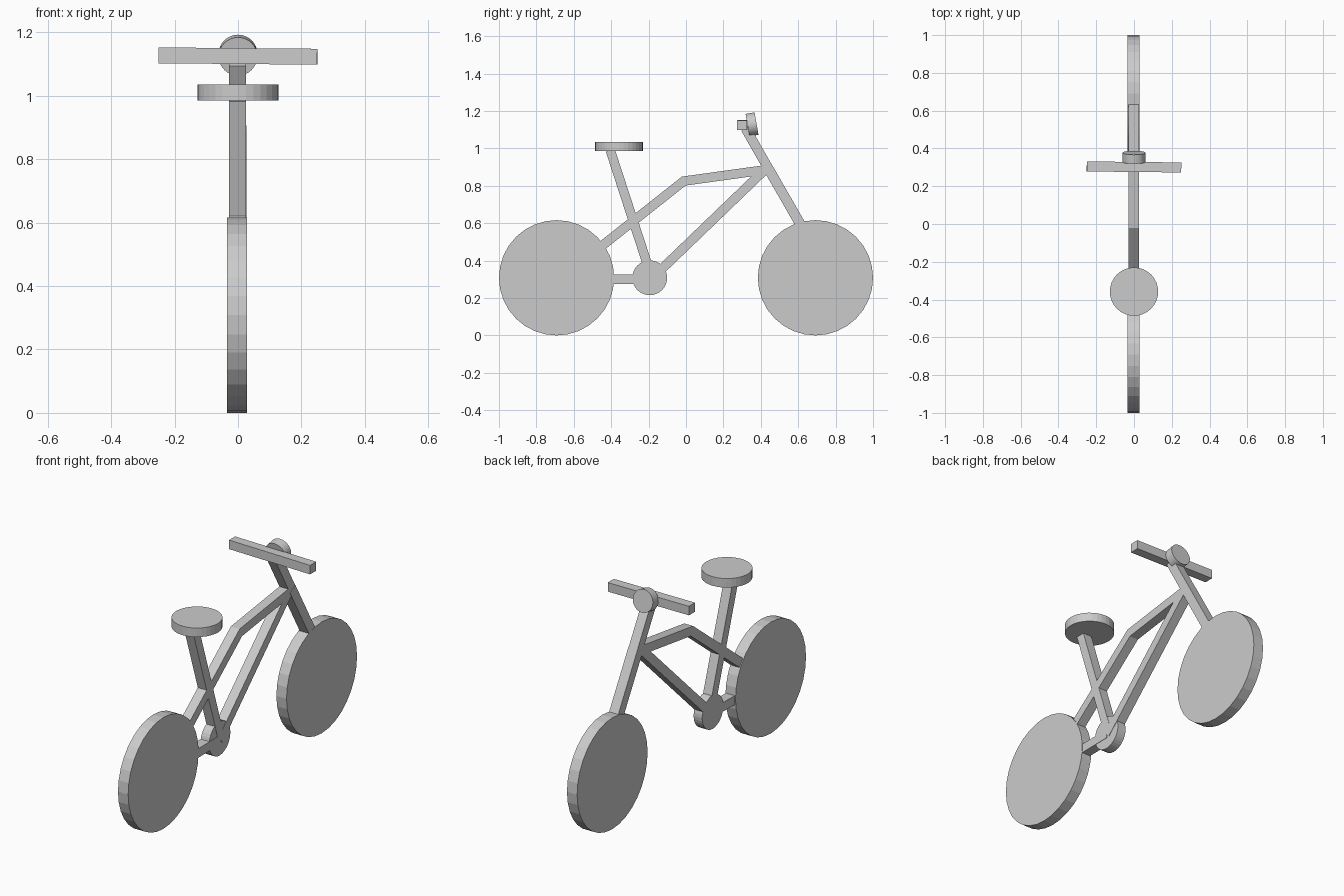
import bpy, bmesh
from math import pi, radians
from mathutils import Vector

if "Cube" in bpy.data.objects:
    bpy.data.objects.remove(bpy.data.objects["Cube"])


def finish(name, bm):
    bmesh.ops.recalc_face_normals(bm, faces=bm.faces)
    mesh = bpy.data.meshes.new(name)
    bm.to_mesh(mesh)
    bm.free()
    ob = bpy.data.objects.new(name, mesh)
    bpy.context.collection.objects.link(ob)
    return ob


def disc(name, centre, radius, depth, rot):
    bm = bmesh.new()
    bmesh.ops.create_cone(bm, cap_ends=True, segments=32, radius1=radius,
                          radius2=radius, depth=depth)
    ob = finish(name, bm)
    ob.location = centre
    ob.rotation_euler = rot
    return ob


def bar(name, path, width=0.05, depth=0.054):
    """Square bar along (y, z) points, mitred at the bends."""
    pts = [Vector(p) for p in path]
    dirs = [(b - a).normalized() for a, b in zip(pts, pts[1:])]
    bm = bmesh.new()
    rings = []
    for i, p in enumerate(pts):
        d0, d1 = dirs[max(i - 1, 0)], dirs[min(i, len(dirs) - 1)]
        t = (d0 + d1).normalized()
        n = Vector((-t.y, t.x)) * (width / 2 / t.dot(d1))
        rings.append([bm.verts.new((sx * depth / 2 - 0.001, p.x + s * n.x, p.y + s * n.y))
                      for sx, s in ((-1, -1), (1, -1), (1, 1), (-1, 1))])
    for a, b in zip(rings, rings[1:]):
        for k in range(4):
            j = (k + 1) % 4
            bm.faces.new((a[k], a[j], b[j], b[k]))
    bm.faces.new(rings[0])
    bm.faces.new(rings[-1])
    return finish(name, bm)


# Wheels and crank disc, axles along x
side = (0, pi / 2, 0)
for name, y in (("front_wheel", 0.692), ("rear_wheel", -0.692)):
    disc(name, (-0.003, y, 0.308), 0.308, 0.062, side)
disc("crank_disc", (-0.002, -0.194, 0.308), 0.093, 0.052, side)

# Frame bars
bar("top_tube_and_seat_stay", [(0.43, 0.886), (-0.012, 0.825), (-0.50, 0.439)])
bar("down_tube", [(0.42, 0.884), (-0.19, 0.297)])
bar("seat_post", [(-0.405, 0.99), (-0.183, 0.308)])
bar("chain_stay", [(-0.46, 0.299), (-0.19, 0.302)])

# Steering column and fork
bar("steering_column", [(0.318, 1.107), (0.44, 0.893)], 0.052)
bar("fork", [(0.44, 0.893), (0.655, 0.518)], 0.054, 0.056)

# Seat
disc("seat", (0, -0.358, 1.01), 0.128, 0.05, (0, 0, 0))

# Headlamp, tipped slightly upwards
disc("headlamp", (0, 0.353, 1.128), 0.061, 0.049, (radians(-80), 0, 0))

# Handlebar
bm = bmesh.new()
bmesh.ops.create_cube(bm, size=1)
bmesh.ops.scale(bm, vec=(0.5, 0.053, 0.05), verts=bm.verts)
handlebar = finish("handlebar", bm)
handlebar.location = (0, 0.302, 1.125)
handlebar.rotation_euler = (0, radians(0.5), radians(-0.6))
